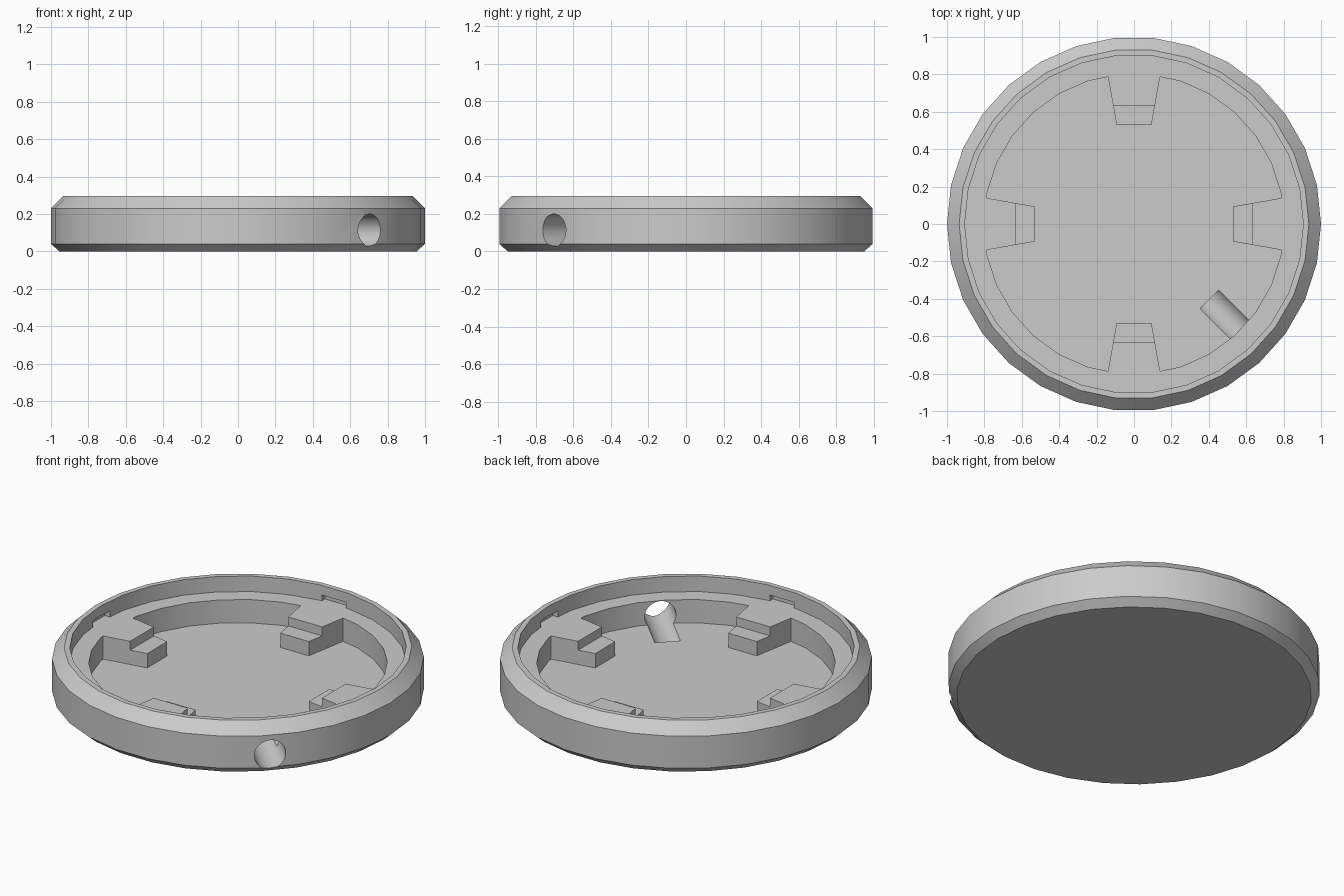
import bpy, bmesh, math
from mathutils import Matrix, Vector

cube = bpy.data.objects.get("Cube")
if cube:
    bpy.data.objects.remove(cube)

SIDES = 30
FLOOR, LEDGE, TOP = 0.065, 0.203, 0.295

grey = bpy.data.materials.new("plain grey")
grey.use_nodes = True
grey.diffuse_color = (0.6, 0.6, 0.6, 1)
grey.node_tree.nodes["Principled BSDF"].inputs["Base Color"].default_value = (0.6, 0.6, 0.6, 1)


def make_object(name, bm):
    bmesh.ops.recalc_face_normals(bm, faces=bm.faces)
    mesh = bpy.data.meshes.new(name)
    bm.to_mesh(mesh)
    bm.free()
    mesh.materials.append(grey)
    obj = bpy.data.objects.new(name, mesh)
    bpy.context.collection.objects.link(obj)
    return obj


def lathe(name, profile):
    """Revolve a radius/height profile and close both ends."""
    bm = bmesh.new()
    rings = []
    for r, z in profile:
        rings.append([bm.verts.new((r * math.cos(a), r * math.sin(a), z))
                      for a in (math.tau * i / SIDES for i in range(SIDES))])
    for low, high in zip(rings, rings[1:]):
        for i in range(SIDES):
            j = (i + 1) % SIDES
            bm.faces.new((low[i], low[j], high[j], high[i]))
    bm.faces.new(rings[0])
    bm.faces.new(rings[-1])
    return make_object(name, bm)


def prism(name, outline, z0, z1, turn):
    """Extrude a plan outline upward and turn it about the centre."""
    bm = bmesh.new()
    face = bm.faces.new([bm.verts.new((x, y, z0)) for x, y in outline])
    new = bmesh.ops.extrude_face_region(bm, geom=[face])["geom"]
    bmesh.ops.translate(bm, vec=(0, 0, z1 - z0),
                        verts=[v for v in new if isinstance(v, bmesh.types.BMVert)])
    bmesh.ops.rotate(bm, verts=bm.verts, matrix=Matrix.Rotation(turn, 3, "Z"))
    return make_object(name, bm)


def combine(target, tool, operation):
    mod = target.modifiers.new(tool.name, "BOOLEAN")
    mod.operation = operation
    mod.solver = "EXACT"
    mod.object = tool
    bpy.context.view_layer.objects.active = target
    bpy.ops.object.modifier_apply(modifier=mod.name)
    bpy.data.objects.remove(tool)


def wedge(r0, r1):
    s = math.tan(math.radians(10))
    return [(r0, -r0 * s), (r1, -r1 * s), (r1, r1 * s), (r0, r0 * s)]


# Round dish with chamfered rim, inner ledge and sunken floor
dish = lathe("round_dish", [
    (0.955, 0), (1, 0.04), (1, 0.23), (0.935, TOP), (0.905, TOP),
    (0.905, LEDGE), (0.803, LEDGE), (0.803, FLOOR)])

# Four stepped tabs, each with a shallow pocket in the wall behind it
for k in range(4):
    turn = k * math.pi / 2
    combine(dish, prism("upper_tab", wedge(0.63, 0.85), 0.03, LEDGE, turn), "UNION")
    combine(dish, prism("lower_tab", wedge(0.53, 0.7), 0.03, 0.15, turn), "UNION")
    pocket = [(0.87, -0.08), (0.93, -0.08), (0.93, 0.08), (0.87, 0.08)]
    combine(dish, prism("wall_pocket", pocket, LEDGE, LEDGE + 0.035, turn), "DIFFERENCE")

# Round side hole that continues as a groove in the floor
bm = bmesh.new()
direction = Vector((1, -1, 0)).normalized()
bmesh.ops.create_cone(
    bm, cap_ends=True, segments=SIDES, radius1=0.086, radius2=0.086, depth=0.6,
    matrix=Matrix.Translation(direction * 0.87 + Vector((0, 0, 0.114)))
    @ direction.to_track_quat("Z", "Y").to_matrix().to_4x4())
combine(dish, make_object("side_hole", bm), "DIFFERENCE")

# One colour, smooth round walls with crisp edges
dish.data.materials.clear()
dish.data.materials.append(grey)
for p in dish.data.polygons:
    p.material_index = 0
bpy.ops.object.select_all(action="DESELECT")
dish.select_set(True)
bpy.context.view_layer.objects.active = dish
bpy.ops.object.shade_smooth_by_angle(angle=math.radians(30))
